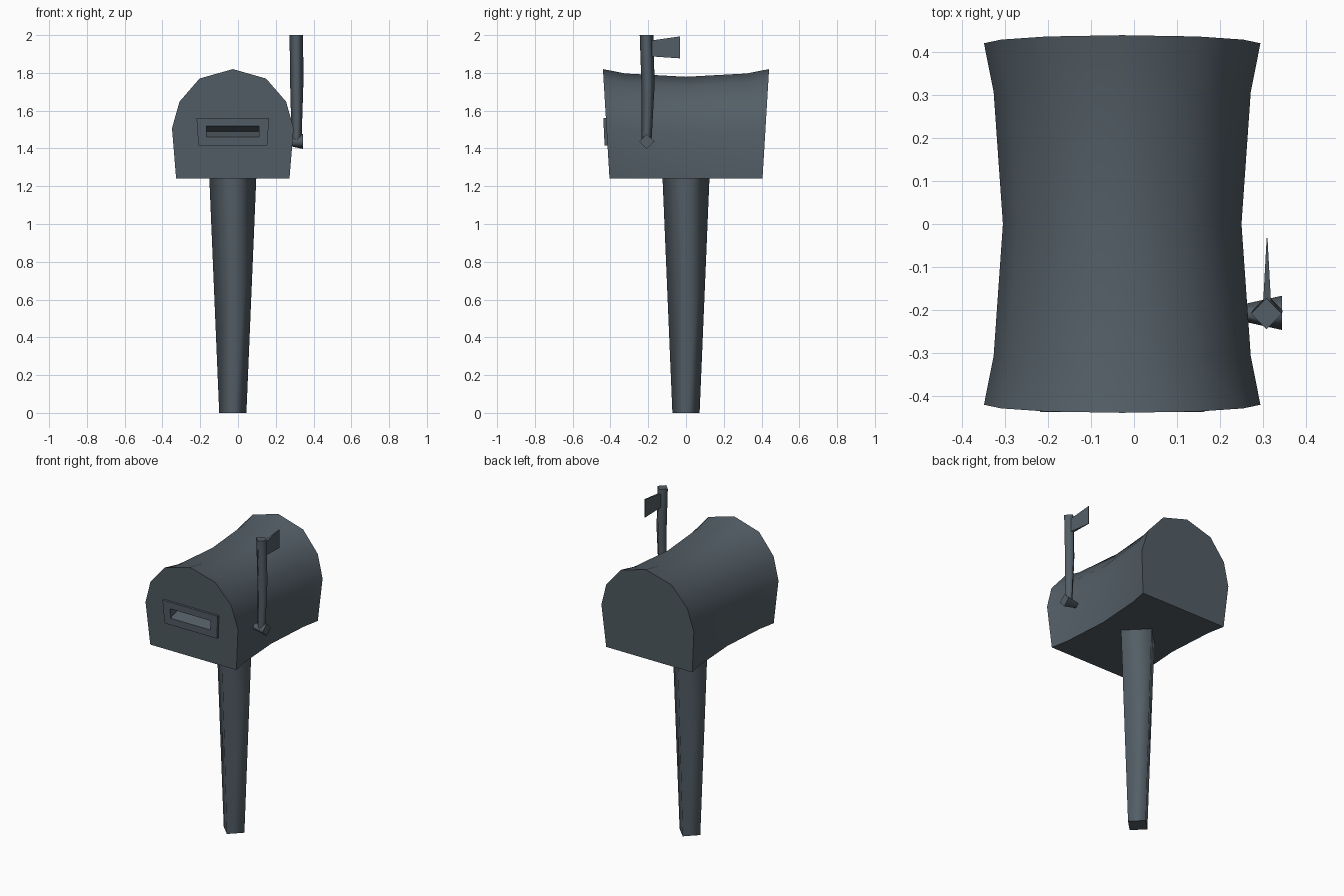
import bpy, bmesh
from math import cos, sin, pi
from mathutils import Vector

cube = bpy.data.objects.get("Cube")
if cube:
    bpy.data.objects.remove(cube, do_unlink=True)

CX = -0.0275  # centre line of box and post

slate = bpy.data.materials.new("slate_grey")
slate.use_nodes = True
COLOR = (0.087, 0.112, 0.133, 1)
slate.diffuse_color = COLOR
bsdf = next(n for n in slate.node_tree.nodes if n.type == 'BSDF_PRINCIPLED')
bsdf.inputs["Base Color"].default_value = COLOR


def loft(name, rings, smooth=True, flat_sides=()):
    """Skin closed rings of points and cap both ends with flat faces."""
    bm = bmesh.new()
    loops = [[bm.verts.new(p) for p in ring] for ring in rings]
    n = len(loops[0])
    for a, b in zip(loops, loops[1:]):
        for i in range(n):
            j = (i + 1) % n
            face = bm.faces.new((a[i], a[j], b[j], b[i]))
            face.smooth = smooth and i not in flat_sides
    bm.faces.new(loops[0])
    bm.faces.new(loops[-1])
    bmesh.ops.recalc_face_normals(bm, faces=bm.faces)
    mesh = bpy.data.meshes.new(name)
    bm.to_mesh(mesh)
    bm.free()
    mesh.materials.append(slate)
    obj = bpy.data.objects.new(name, mesh)
    bpy.context.collection.objects.link(obj)
    return obj


def diamond(center, radius, u, v):
    c, u, v = Vector(center), Vector(u), Vector(v)
    return [c + radius * (cos(k * pi / 2) * u + sin(k * pi / 2) * v) for k in range(4)]


X, Y, Z = (1, 0, 0), (0, 1, 0), (0, 0, 1)

# Box: arched profile, pinched in the middle, with leaning ends
BASE = 1.24
half = [(0.30, 0), (0.322, 0.267), (0.282, 0.408), (0.176, 0.53)]
profile = half + [(0, 0.58)] + [(-x, z) for x, z in reversed(half)]
sections = [(-1, 1, 1), (-0.73, 0.93, 0.96), (0, 0.863, 0.93), (0.73, 0.93, 0.96), (1, 1, 1)]
rings = [[(CX + x * sx, t * (0.405 + 0.06 * z), BASE + z * sz) for x, z in profile]
         for t, sx, sz in sections]
box = loft("mailbox_body", rings, flat_sides=(len(profile) - 1,))

# Tapered post
loft("post", [diamond((CX, 0, 0), 0.072, X, Y), diamond((CX, 0, 1.26), 0.125, X, Y)])

# Slot frame, slightly narrower at the bottom
frame = loft("slot_frame", [
    [(CX + s * w, y + dy, z) for s, w, z, dy in
     ((-1, 0.192, 1.562, 0), (1, 0.192, 1.562, 0), (1, 0.182, 1.416, 0.007), (-1, 0.182, 1.416, 0.007))]
    for y in (-0.438, -0.405)], smooth=False)

# Wedge-shaped slot cut through frame and front
cutter = loft("slot_cutter", [
    [(x, -0.46, 1.527), (x, -0.46, 1.451), (x, -0.34, 1.489)]
    for x in (CX - 0.14, CX + 0.14)], smooth=False)
cutter.hide_render = True
for obj in (box, frame):
    cut = obj.modifiers.new("slot", 'BOOLEAN')
    cut.operation = 'DIFFERENCE'
    cut.solver = 'EXACT'
    cut.object = cutter
    bpy.context.view_layer.objects.active = obj
    bpy.ops.object.modifier_apply(modifier=cut.name)
bpy.data.objects.remove(cutter, do_unlink=True)

# Flag pivot, flaring outwards
loft("flag_pivot", [diamond((0.25, -0.207, 1.437), 0.019, Y, Z),
                    diamond((0.345, -0.207, 1.437), 0.04, Y, Z)])

# Flag pole with a slight bend
path = [(0.31, -0.209, 1.43, 0.026), (0.311, -0.201, 1.74, 0.035), (0.309, -0.209, 2.0, 0.036)]
loft("flag_pole", [diamond(p[:3], p[3], X, Y) for p in path])

# Flag blade tapering to a thin edge
loft("flag", [[(0.31 - t, y, lo), (0.31 + t, y, lo), (0.31 + t, y, hi), (0.31 - t, y, hi)]
              for y, t, lo, hi in ((-0.18, 0.009, 1.887, 1.972), (-0.033, 0.001, 1.877, 1.993))],
     smooth=False)
